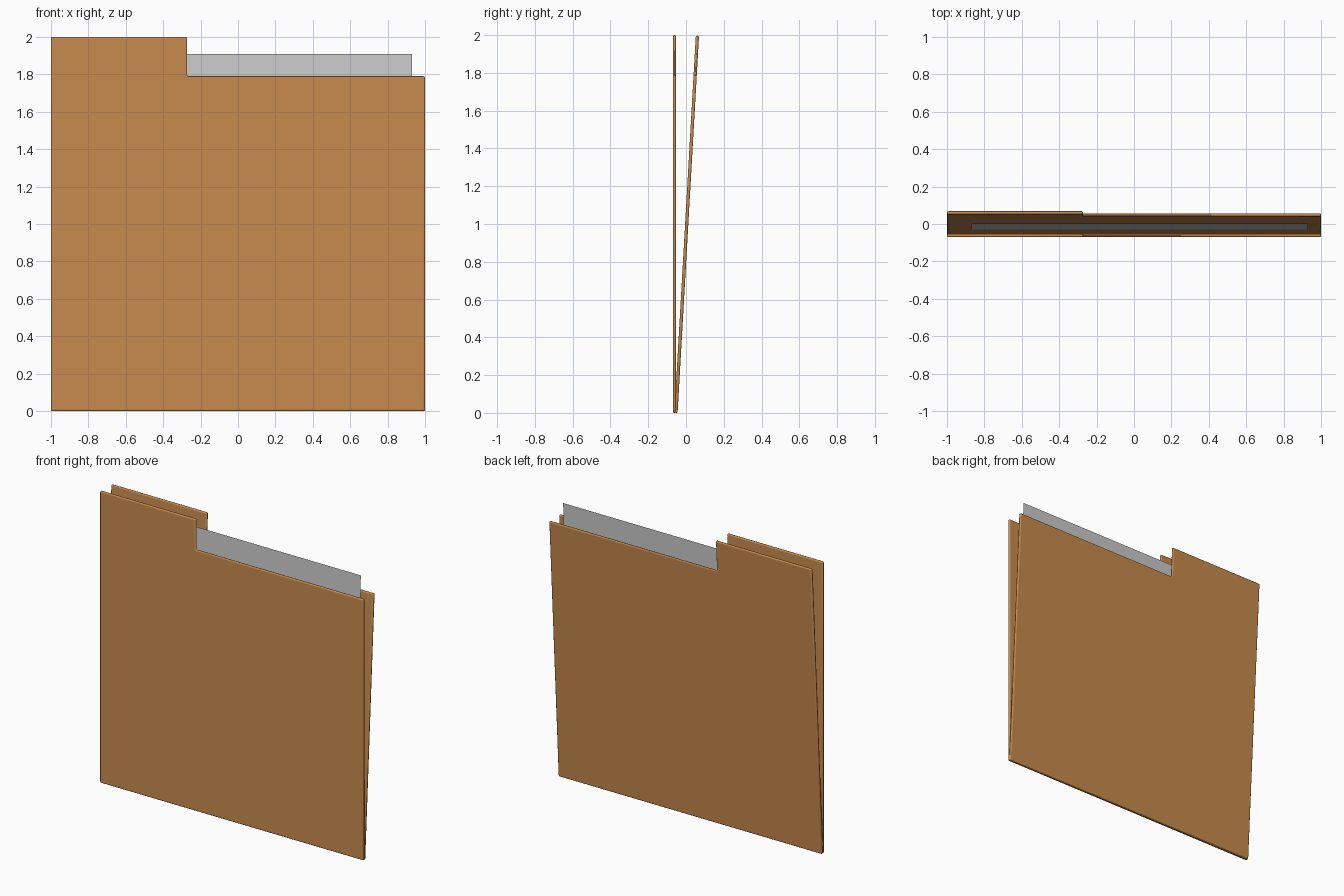
import bpy
import math

if "Cube" in bpy.data.objects:
    bpy.data.objects.remove(bpy.data.objects["Cube"])

T = 0.017  # card thickness

card = bpy.data.materials.new("card")
card.diffuse_color = (0.58, 0.26, 0.075, 1)
card.use_nodes = True
card.node_tree.nodes["Principled BSDF"].inputs["Base Color"].default_value = card.diffuse_color

# Tabbed outline shared by both covers (x, z)
OUTLINE = [(-1, 0), (1, 0), (1, 1.79), (-0.272, 1.79), (-0.272, 2), (-1, 2)]


def make_object(name, verts, faces):
    mesh = bpy.data.meshes.new(name)
    mesh.from_pydata(verts, [], faces)
    obj = bpy.data.objects.new(name, mesh)
    bpy.context.collection.objects.link(obj)
    return obj


def cover(name, y, tilt):
    n = len(OUTLINE)
    verts = [(x, s * T / 2, z) for s in (-1, 1) for x, z in OUTLINE]
    faces = [tuple(range(n)), tuple(reversed(range(n, 2 * n)))]
    faces += [(i, i + n, (i + 1) % n + n, (i + 1) % n) for i in range(n)]
    obj = make_object(name, verts, faces)
    obj.location.y = y
    obj.rotation_euler.x = -tilt
    obj.data.materials.append(card)
    # Softly rounded card edges
    bevel = obj.modifiers.new("rounded_edges", "BEVEL")
    bevel.width = 0.008
    bevel.segments = 3
    bpy.ops.object.select_all(action="DESELECT")
    obj.select_set(True)
    bpy.context.view_layer.objects.active = obj
    bpy.ops.object.shade_smooth_by_angle(angle=math.radians(35))
    return obj


# Upright front cover and back cover leaning open from the fold
cover("front_cover", -0.0615, 0)
cover("back_cover", -0.053, math.radians(3.25))

# Single thin sheet leaning between the covers
make_object("paper_sheet",
            [(-0.87, -0.032, 0.45), (0.93, -0.032, 0.45),
             (0.93, 0.002, 1.91), (-0.87, 0.002, 1.91)],
            [(0, 1, 2, 3)])
